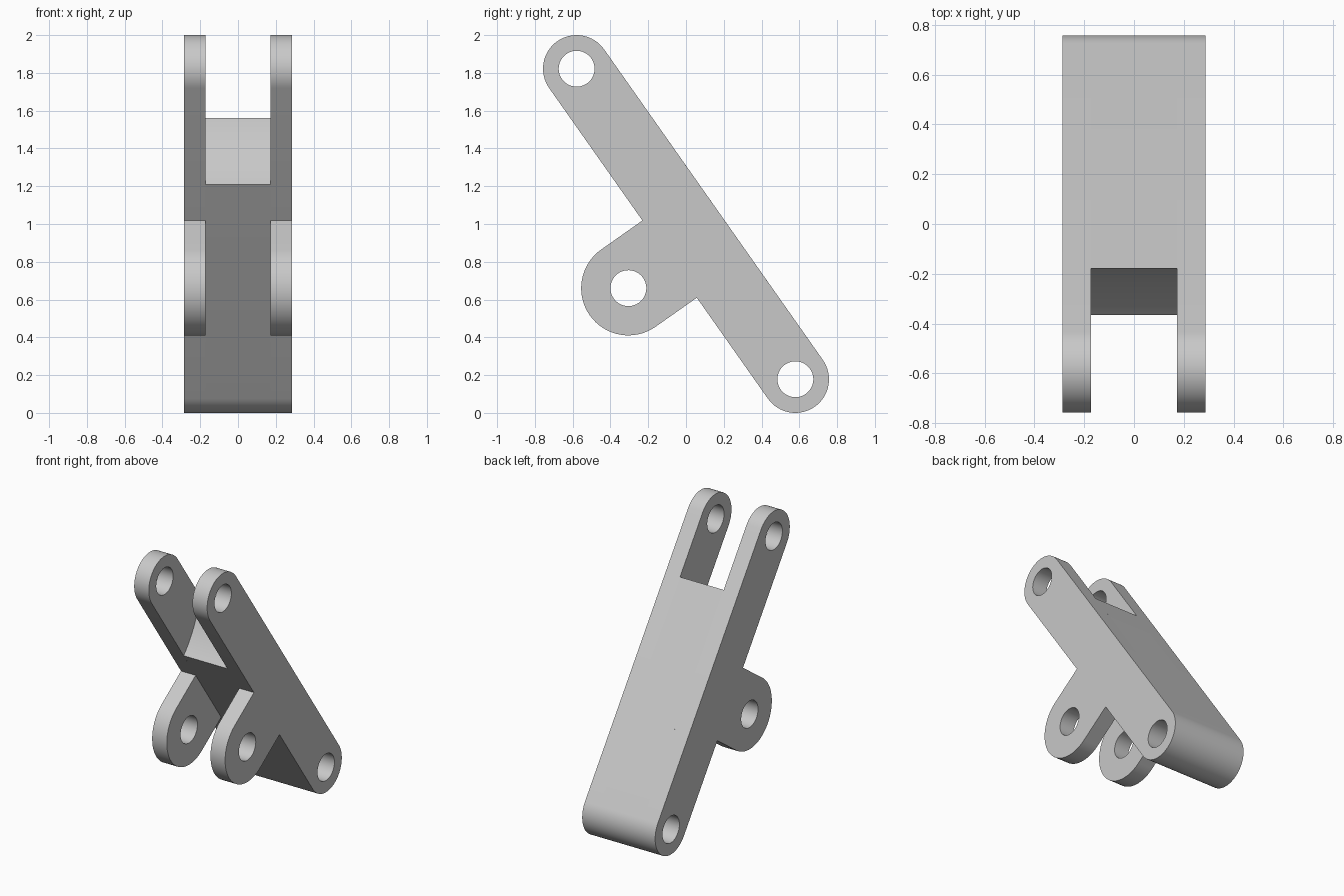
import bpy, bmesh
from math import sin, cos, radians
from mathutils import Vector

cube = bpy.data.objects.get("Cube")
if cube:
    bpy.data.objects.remove(cube, do_unlink=True)

HALF_W, SLOT_W = 0.287, 0.172       # half widths of the arm and its slots
R, LUG_R, HOLE_R = 0.178, 0.25, 0.095
END = Vector((0.579, -0.822))       # centre of the arm to its lower pivot (y, z)
REACH = END.length
ALONG = END.normalized()
OUT = Vector((ALONG.y, -ALONG.x))   # towards the lug side
LUG = (0.102, 0.445)
TOP, BOTTOM = (-REACH, 0), (REACH, 0)

# Plain grey metal
metal = bpy.data.materials.new("light_grey")
metal.use_nodes = True
colour = (0.58, 0.58, 0.58, 1)
metal.diffuse_color = colour
metal.node_tree.nodes["Principled BSDF"].inputs["Base Color"].default_value = colour


def arc(centre, radius, start, stop, steps=32):
    angles = [radians(start + (stop - start) * i / steps) for i in range(steps + 1)]
    return [(centre[0] + radius * cos(a), centre[1] + radius * sin(a)) for a in angles]


def hole(centre):
    return arc(centre, HOLE_R, 0, 360, 48)[:-1]


def plate(name, loops, x0, x1):
    """Fill an outline with holes, given along and out from the arm, and extrude it in x."""
    bm = bmesh.new()
    edges = []
    for loop in loops:
        points = [ALONG * t + OUT * n for t, n in loop]
        verts = [bm.verts.new((x0, p.x, p.y + 1)) for p in points]
        edges += [bm.edges.new((verts[i - 1], verts[i])) for i in range(len(verts))]
    bmesh.ops.triangle_fill(bm, use_beauty=True, edges=edges, normal=(1, 0, 0))
    extruded = bmesh.ops.extrude_face_region(bm, geom=bm.faces[:])["geom"]
    moved = [v for v in extruded if isinstance(v, bmesh.types.BMVert)]
    bmesh.ops.translate(bm, verts=moved, vec=(x1 - x0, 0, 0))
    bm.normal_update()
    bmesh.ops.recalc_face_normals(bm, faces=bm.faces[:])
    mesh = bpy.data.meshes.new(name)
    bm.to_mesh(mesh)
    bm.free()
    mesh.materials.append(metal)
    obj = bpy.data.objects.new(name, mesh)
    bpy.context.collection.objects.link(obj)
    bpy.ops.object.select_all(action="DESELECT")
    obj.select_set(True)
    bpy.context.view_layer.objects.active = obj
    bpy.ops.object.shade_smooth_by_angle(angle=radians(30))


# Side plates: straight arm with rounded ends and a rounded lug
outline = arc(TOP, R, 90, 270) + arc(BOTTOM, R, -90, 90)
outline += [(LUG[0] + LUG_R, R)] + arc(LUG, LUG_R, 0, 180) + [(LUG[0] - LUG_R, R)]
holes = [hole(TOP), hole(BOTTOM), hole(LUG)]
plate("left_side_plate", [outline] + holes, SLOT_W, HALF_W)
plate("right_side_plate", [outline] + holes, -HALF_W, -SLOT_W)

# Centre block between the plates, with a hollowed upper end
block = arc((-1.162, 0.351), 0.8, -41.4, -12.5, 24) + arc(BOTTOM, R, 90, -90)
plate("centre_block", [block, hole(BOTTOM)], -SLOT_W, SLOT_W)
